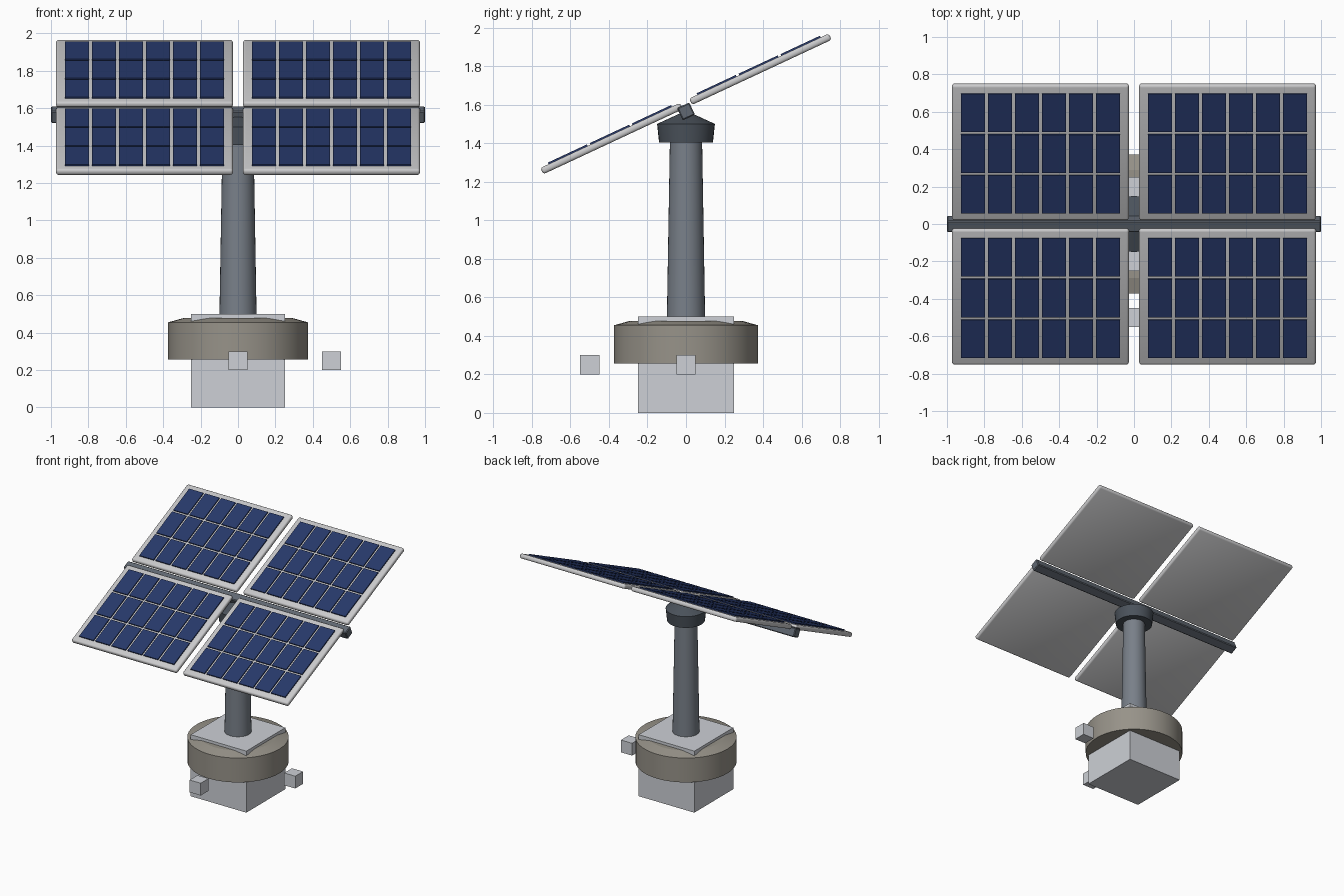
import bpy, bmesh, math
from mathutils import Matrix, Vector

if "Cube" in bpy.data.objects:
    bpy.data.objects.remove(bpy.data.objects["Cube"], do_unlink=True)


def material(name, color):
    mat = bpy.data.materials.new(name)
    mat.use_nodes = True
    mat.diffuse_color = (*color, 1)
    mat.node_tree.nodes["Principled BSDF"].inputs["Base Color"].default_value = (*color, 1)
    return mat


LIGHT = material("pale grey", (0.61, 0.63, 0.67))
STONE = material("warm stone", (0.31, 0.29, 0.25))
STEEL = material("steel grey", (0.19, 0.215, 0.25))
DARK = material("dark slate", (0.07, 0.085, 0.105))
RAIL = material("slate rail", (0.12, 0.14, 0.17))
FRAME = material("frame grey", (0.59, 0.59, 0.60))
BLUE = material("cell blue", (0.02, 0.04, 0.145))


def make_object(name, bm, mat, matrix=Matrix(), smooth=None):
    bmesh.ops.recalc_face_normals(bm, faces=bm.faces)
    mesh = bpy.data.meshes.new(name)
    bm.to_mesh(mesh)
    bm.free()
    mesh.materials.append(mat)
    obj = bpy.data.objects.new(name, mesh)
    bpy.context.collection.objects.link(obj)
    obj.matrix_world = matrix
    if smooth:
        bpy.ops.object.select_all(action="DESELECT")
        obj.select_set(True)
        bpy.context.view_layer.objects.active = obj
        bpy.ops.object.shade_smooth_by_angle(angle=math.radians(smooth))
    return obj


def add_box(bm, center, size):
    bmesh.ops.create_cube(bm, size=1, matrix=Matrix.Translation(center) @ Matrix.Diagonal((*size, 1)))


def box(name, center, size, mat, matrix=Matrix(), bevel=0, segments=1):
    bm = bmesh.new()
    add_box(bm, center, size)
    if bevel:
        bmesh.ops.bevel(bm, geom=bm.edges[:], offset=bevel, segments=segments,
                        profile=0.5, affect="EDGES")
    return make_object(name, bm, mat, matrix, 40 if segments > 1 else None)


def lathe(name, profile, mat, sides):
    # Closed profile of (radius, height) points spun around z
    bm = bmesh.new()
    points = [(0, profile[0][1])] + profile + [(0, profile[-1][1])]
    verts = [bm.verts.new((r, 0, z)) for r, z in points]
    edges = [bm.edges.new(pair) for pair in zip(verts, verts[1:])]
    bmesh.ops.spin(bm, geom=verts + edges, axis=(0, 0, 1), cent=(0, 0, 0),
                   angle=math.tau, steps=sides, use_duplicate=False)
    bmesh.ops.remove_doubles(bm, verts=bm.verts, dist=0.0005)
    return make_object(name, bm, mat, smooth=12)


# Base block and the two small loose blocks
box("base_block", (0, 0, 0.25), (0.5, 0.5, 0.5), LIGHT)
box("front_small_block", (0, -0.5, 0.25), (0.1, 0.1, 0.1), LIGHT)
box("side_small_block", (0.5, 0, 0.25), (0.1, 0.1, 0.1), LIGHT)

# Drum, tapered pole and pole cap
lathe("base_drum", [(0.373, 0.257), (0.373, 0.455), (0.29, 0.478)], STONE, 48)
lathe("pole", [(0.1, 0.45), (0.083, 1.45)], STEEL, 32)
lathe("pole_cap", [(0.14, 1.404), (0.15, 1.5), (0.03, 1.555)], DARK, 32)

# Tilted cross rail
tilt = Matrix.Rotation(math.radians(25), 4, "X")
box("cross_rail", (0, 0, 0), (2, 0.07, 0.07), RAIL,
    Matrix.Translation((0, 0, 1.565)) @ tilt, bevel=0.006)

# Four panels, each a rounded frame with a grid of raised cells
WIDTH, LENGTH, THICK = 0.946, 0.8, 0.036
COLUMNS, ROWS, GAP, MARGIN = 6, 3, 0.016, 0.047
cell_w = (WIDTH - 2 * MARGIN - (COLUMNS - 1) * GAP) / COLUMNS
cell_l = (LENGTH - 2 * MARGIN - (ROWS - 1) * GAP) / ROWS

for side, sx in (("left", 1), ("right", -1)):
    for end, sy in (("front", -1), ("back", 1)):
        place = Matrix.Translation((0, 0, 1.604)) @ tilt @ Matrix.Translation((sx * 0.5, sy * 0.426, 0))
        box(f"{end}_{side}_panel_frame", (0, 0, 0), (WIDTH, LENGTH, THICK), FRAME,
            place, bevel=0.014, segments=3)
        bm = bmesh.new()
        for i in range(COLUMNS):
            for j in range(ROWS):
                center = Vector(((i - (COLUMNS - 1) / 2) * (cell_w + GAP),
                                 (j - (ROWS - 1) / 2) * (cell_l + GAP),
                                 THICK / 2 + 0.004))
                add_box(bm, center, (cell_w, cell_l, 0.0095))
        make_object(f"{end}_{side}_panel_cells", bm, BLUE, place)
